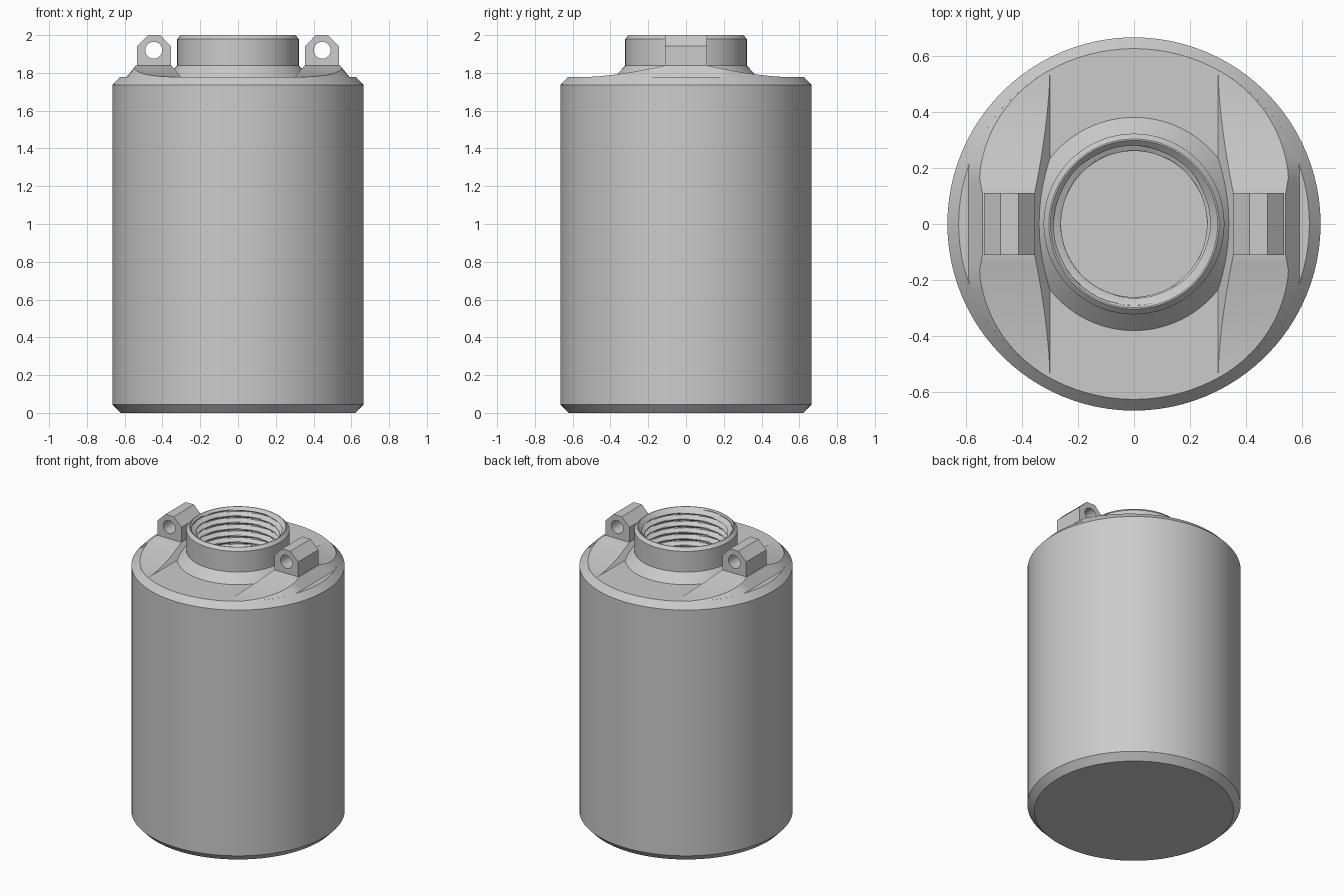
import bpy, bmesh, math

cube = bpy.data.objects.get("Cube")
if cube:
    bpy.data.objects.remove(cube)

grey = bpy.data.materials.new("plain grey")
grey.use_nodes = True
colour = (0.6, 0.6, 0.6, 1)
grey.diffuse_color = colour
grey.node_tree.nodes["Principled BSDF"].inputs["Base Color"].default_value = colour

SHOULDER = 1.778
SEGMENTS = 96


def finish(obj):
    obj.data.materials.clear()
    obj.data.materials.append(grey)
    bpy.ops.object.select_all(action="DESELECT")
    obj.select_set(True)
    bpy.context.view_layer.objects.active = obj
    bpy.ops.object.shade_smooth_by_angle(angle=math.radians(25))


def skin(name, rows, close_rows, cap_ends):
    """Join neighbouring rows of points with quads."""
    bm = bmesh.new()
    grid = [[bm.verts.new(p) for p in row] for row in rows]
    count, size = len(grid), len(grid[0])
    for i in range(count if close_rows else count - 1):
        a, b = grid[i], grid[(i + 1) % count]
        for j in range(size if cap_ends else size - 1):
            k = (j + 1) % size
            bm.faces.new((a[j], b[j], b[k], a[k]))
    if cap_ends:
        bm.faces.new(grid[0])
        bm.faces.new(grid[-1])
    bmesh.ops.remove_doubles(bm, verts=bm.verts, dist=1e-5)
    bmesh.ops.recalc_face_normals(bm, faces=bm.faces)
    mesh = bpy.data.meshes.new(name)
    bm.to_mesh(mesh)
    bm.free()
    obj = bpy.data.objects.new(name, mesh)
    bpy.context.collection.objects.link(obj)
    finish(obj)


# Hollow bottle: outer wall, neck, helical inner thread, cavity
outer = [(0, 0), (0.622, 0), (0.665, 0.045), (0.665, 1.736), (0.625, SHOULDER),
         (0.38, SHOULDER), (0.322, 1.838), (0.322, 1.98), (0.303, 2), (0.298, 2)]
cavity = [(0.262, 1.72), (0.58, 1.72), (0.61, 1.69), (0.61, 0.06), (0, 0.06)]
PITCH, STEPS, TURNS = 0.045, 12, 6


def thread_radius(z, angle):
    phase = (z / PITCH - angle / math.tau) % 1
    ridge = min(max(abs(phase - 0.5) * 3 - 0.25, 0), 1)
    return max(0.29 - 0.03 * ridge, 0.298 - (2 - z))


rows = []
for i in range(SEGMENTS):
    angle = math.tau * i / SEGMENTS
    heights = [2 - PITCH * k / STEPS for k in range(1, STEPS * TURNS)]
    inner = [(thread_radius(z, angle), z) for z in heights]
    rows.append([(r * math.cos(angle), r * math.sin(angle), z)
                 for r, z in outer + inner + cavity])
skin("bottle_body", rows, True, False)


# Sloping base under each lug, following the round shoulder
def base_section(y, side):
    t = min(max((abs(y) - 0.11) / 0.43, 0), 1)
    h = 0.062 * (1 - t) ** 1.6
    low = min(0.59, math.sqrt(0.625 ** 2 - y * y))
    high = min(0.59 - 0.8 * h, math.sqrt((0.625 - h) ** 2 - y * y))
    points = [(0.30, -0.01), (0.30, 0), (0.30 + 0.87 * h, h), (high, h), (low, 0), (low, -0.01)]
    return [(side * x, y, SHOULDER + z) for x, z in points]


# Eyelet lug: chamfered outline with a round hole, extruded along y
def add_lug(name, side):
    curve = bpy.data.curves.new(name, "CURVE")
    curve.dimensions = "2D"
    curve.fill_mode = "BOTH"
    curve.extrude = 0.11
    outline = [(0.355, 1.80), (0.355, 1.942), (0.412, 2), (0.476, 2), (0.535, 1.942), (0.535, 1.80)]
    hole = [(0.446 + 0.045 * math.cos(math.tau * i / 32),
             1.92 + 0.045 * math.sin(math.tau * i / 32)) for i in range(32)]
    for loop in (outline, hole):
        spline = curve.splines.new("POLY")
        spline.points.add(len(loop) - 1)
        for point, (x, z) in zip(spline.points, loop):
            point.co = (side * x, z, 0, 1)
        spline.use_cyclic_u = True
    obj = bpy.data.objects.new(name, curve)
    obj.rotation_euler.x = math.pi / 2
    bpy.context.collection.objects.link(obj)
    bpy.ops.object.select_all(action="DESELECT")
    obj.select_set(True)
    bpy.context.view_layer.objects.active = obj
    bpy.ops.object.convert(target="MESH")
    obj = bpy.context.view_layer.objects.active
    bm = bmesh.new()
    bm.from_mesh(obj.data)
    bmesh.ops.remove_doubles(bm, verts=bm.verts, dist=1e-5)
    bmesh.ops.recalc_face_normals(bm, faces=bm.faces)
    bm.to_mesh(obj.data)
    bm.free()
    finish(obj)


stations = [-0.54 + 0.43 * i / 16 for i in range(17)]
stations += [-y for y in reversed(stations)]
for label, side in (("left", 1), ("right", -1)):
    skin(label + "_lug_base", [base_section(y, side) for y in stations], False, True)
    add_lug(label + "_lug", side)
